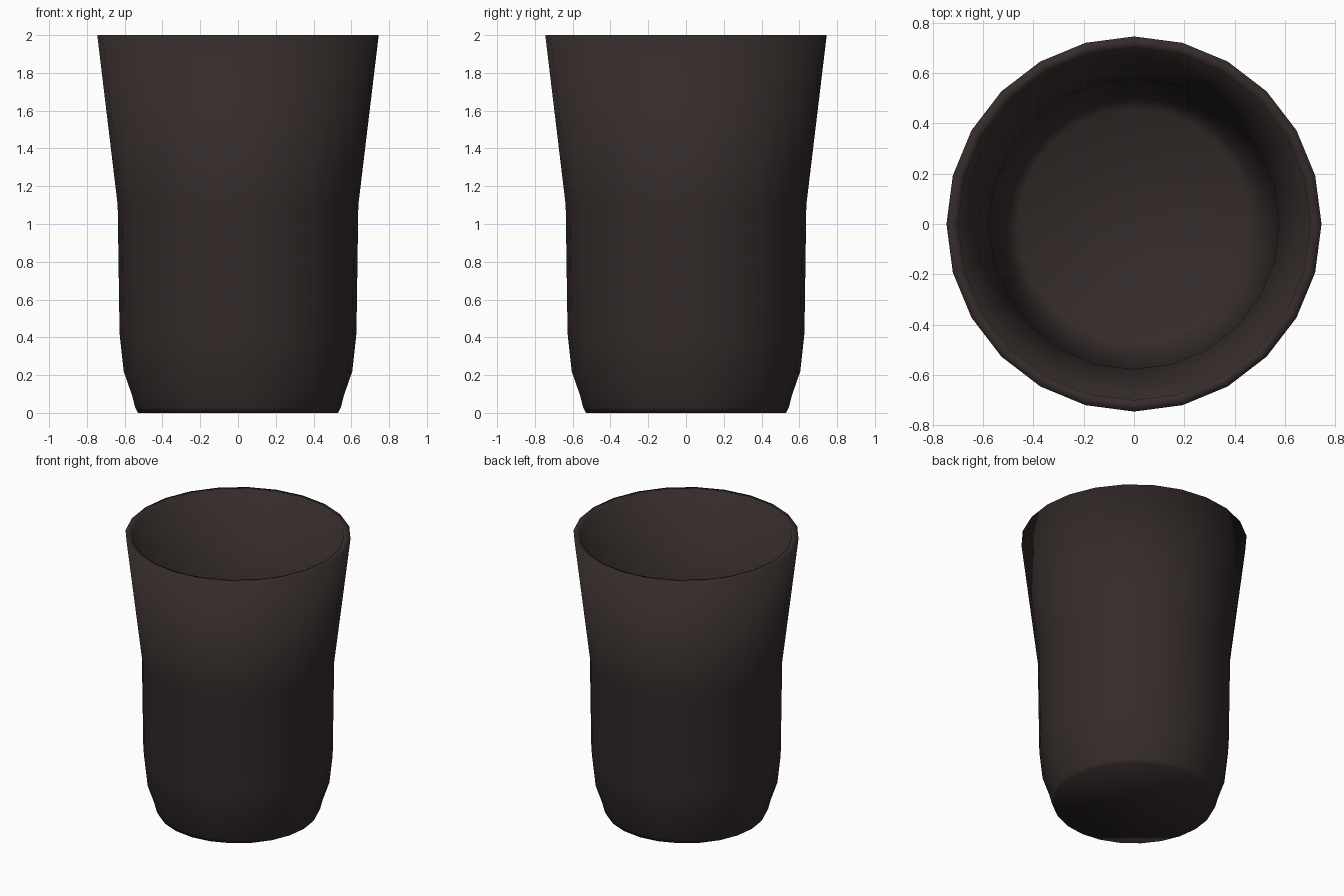
import bpy, bmesh, math

if "Cube" in bpy.data.objects:
    bpy.data.objects.remove(bpy.data.objects["Cube"])

SIDES = 24

# Profile (radius, height): outer foot up to the lip, then down the inside
profile = [
    (0.53, 0.0), (0.545, 0.03), (0.56, 0.09), (0.605, 0.22), (0.627, 0.42),
    (0.637, 1.10), (0.745, 2.0),
    (0.70, 1.995), (0.577, 1.10), (0.567, 0.42), (0.547, 0.24),
    (0.505, 0.10), (0.46, 0.06),
]

# Lathe the cup wall
bm = bmesh.new()
rings = []
for r, z in profile:
    rings.append([bm.verts.new((r * math.cos(2 * math.pi * i / SIDES),
                                r * math.sin(2 * math.pi * i / SIDES), z))
                  for i in range(SIDES)])
for a, b in zip(rings, rings[1:]):
    for i in range(SIDES):
        j = (i + 1) % SIDES
        bm.faces.new((a[i], a[j], b[j], b[i]))

# Underside and inner floor
bm.faces.new(rings[0][::-1])
bm.faces.new(rings[-1])
bmesh.ops.recalc_face_normals(bm, faces=bm.faces)
for f in bm.faces:
    f.smooth = True

mesh = bpy.data.meshes.new("cup")
bm.to_mesh(mesh)
bm.free()
cup = bpy.data.objects.new("cup", mesh)
bpy.context.collection.objects.link(cup)

# Dark brown glaze
mat = bpy.data.materials.new("dark_brown")
mat.diffuse_color = (0.035, 0.025, 0.024, 1)
mat.use_nodes = True
mat.node_tree.nodes["Principled BSDF"].inputs["Base Color"].default_value = mat.diffuse_color
mesh.materials.append(mat)
